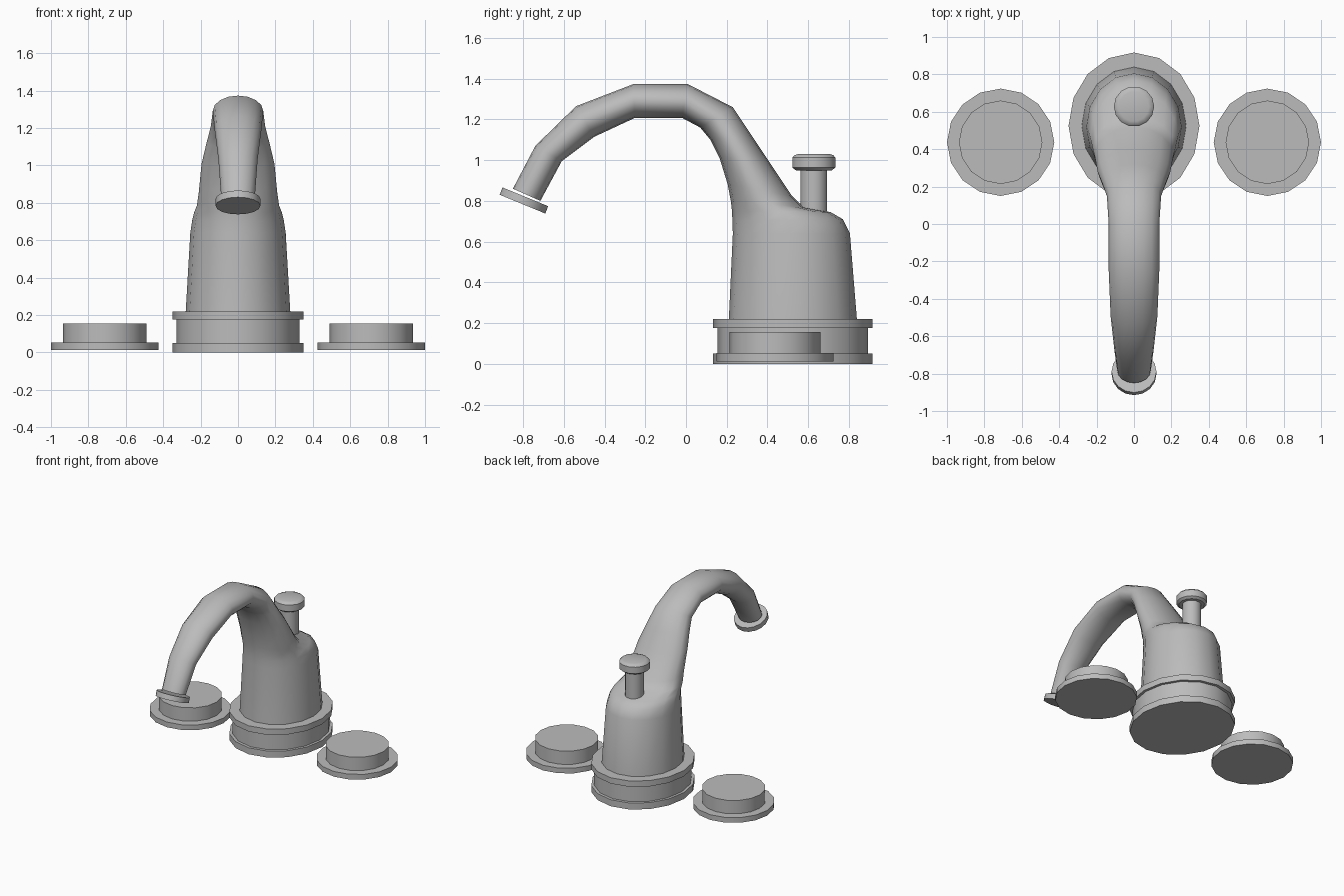
import bpy, bmesh, math
from mathutils import Vector

cube = bpy.data.objects.get("Cube")
if cube:
    bpy.data.objects.remove(cube, do_unlink=True)

metal = bpy.data.materials.new("satin grey metal")
metal.use_nodes = True
grey = (0.5, 0.5, 0.5, 1)
metal.diffuse_color = grey
metal.node_tree.nodes["Principled BSDF"].inputs["Base Color"].default_value = grey


def loft(name, rings, sides=16, angle=35):
    """Skin elliptical rings, each given as centre, x radius and second half-axis."""
    bm = bmesh.new()
    loops = []
    for centre, rx, axis in rings:
        loop = []
        for i in range(sides):
            a = math.tau * i / sides
            offset = Vector((rx * math.cos(a), 0, 0)) + axis * math.sin(a)
            loop.append(bm.verts.new(centre + offset))
        loops.append(loop)
    for low, high in zip(loops, loops[1:]):
        for i in range(sides):
            j = (i + 1) % sides
            bm.faces.new((low[i], low[j], high[j], high[i]))
    bm.faces.new(loops[0][::-1])
    bm.faces.new(loops[-1])
    bmesh.ops.recalc_face_normals(bm, faces=bm.faces)
    mesh = bpy.data.meshes.new(name)
    bm.to_mesh(mesh)
    bm.free()
    mesh.materials.append(metal)
    obj = bpy.data.objects.new(name, mesh)
    bpy.context.collection.objects.link(obj)
    bpy.ops.object.select_all(action="DESELECT")
    obj.select_set(True)
    bpy.context.view_layer.objects.active = obj
    bpy.ops.object.shade_smooth_by_angle(angle=math.radians(angle))
    return obj


def turned(name, x, y, profile, stretch=1.0, sides=16):
    """Upright turned part from (radius, height) pairs."""
    return loft(name, [(Vector((x, y, z)), r, Vector((0, r * stretch, 0)))
                       for r, z in profile], sides)


# Stepped oval base under the spout
turned("spout_base", 0, 0.525,
       [(0.35, 0), (0.35, 0.05), (0.33, 0.05), (0.33, 0.175),
        (0.35, 0.175), (0.35, 0.22)], stretch=1.12)

# Handle bases on both sides
for side, x in (("left", 0.713), ("right", -0.713)):
    turned(side + "_handle_base", x, 0.437,
           [(0.287, 0.012), (0.287, 0.052), (0.223, 0.052), (0.223, 0.155)])

# Body sweeping up into the spout: inner (y, z), outer (y, z), half width
sections = [
    ((0.21, 0.21), (0.84, 0.21), 0.28),
    ((0.23, 0.64), (0.805, 0.64), 0.255),
    ((0.228, 0.70), (0.77, 0.71), 0.245),
    ((0.226, 0.75), (0.71, 0.745), 0.235),
    ((0.22, 0.80), (0.58, 0.768), 0.22),
    ((0.205, 0.88), (0.52, 0.825), 0.21),
    ((0.165, 1.01), (0.40, 1.005), 0.195),
    ((0.12, 1.10), (0.32, 1.125), 0.17),
    ((0.07, 1.16), (0.23, 1.26), 0.145),
    ((-0.02, 1.208), (0.01, 1.373), 0.135),
    ((-0.25, 1.208), (-0.26, 1.373), 0.135),
    ((-0.45, 1.115), (-0.54, 1.265), 0.125),
    ((-0.61, 0.995), (-0.74, 1.07), 0.105),
    ((-0.715, 0.80), (-0.85, 0.86), 0.09),
]
rings = []
for inner, outer, width in sections:
    a, b = Vector((0, *inner)), Vector((0, *outer))
    rings.append(((a + b) / 2, width, (b - a) / 2))
loft("body_and_spout", rings, angle=45)

# Collar around the outlet, tilted with the spout
tilt = Vector((0, -0.112, 0.046))
loft("outlet_collar", [(Vector((0, -0.789, 0.82)), 0.12, tilt),
                       (Vector((0, -0.803, 0.784)), 0.12, tilt)])

# Lift rod with its rounded knob
turned("lift_rod", 0, 0.628, [(0.067, 0.7), (0.067, 0.96)], sides=14)
turned("lift_knob", 0, 0.628,
       [(0.09, 0.95), (0.108, 0.963), (0.108, 1.013), (0.098, 1.024), (0.08, 1.03)],
       sides=14)
